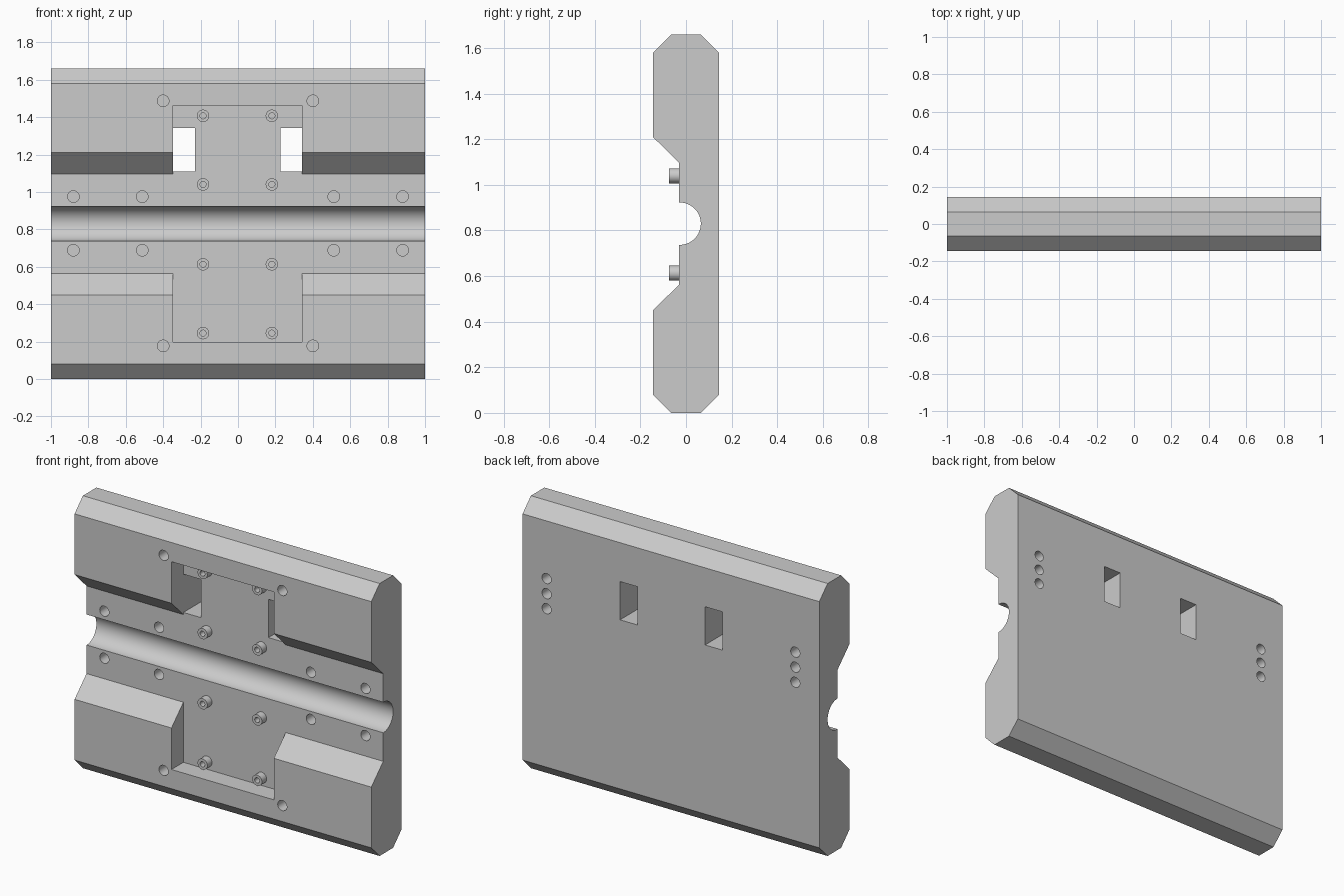
import bpy, bmesh, math
from mathutils import Matrix, Vector

if "Cube" in bpy.data.objects:
    bpy.data.objects.remove(bpy.data.objects["Cube"], do_unlink=True)

# One plain grey for everything
grey = bpy.data.materials.new("plain_grey")
grey.use_nodes = True
GREY = (0.6, 0.6, 0.6, 1)
grey.diffuse_color = GREY
grey.node_tree.nodes["Principled BSDF"].inputs["Base Color"].default_value = GREY

FLOOR, FRONT, BACK = -0.03, -0.145, 0.145
HEIGHT = 1.66


def make_object(name, bm):
    bmesh.ops.recalc_face_normals(bm, faces=bm.faces)
    mesh = bpy.data.meshes.new(name)
    bm.to_mesh(mesh)
    bm.free()
    mesh.materials.append(grey)
    obj = bpy.data.objects.new(name, mesh)
    bpy.context.collection.objects.link(obj)
    return obj


def select_only(obj):
    bpy.ops.object.select_all(action="DESELECT")
    obj.select_set(True)
    bpy.context.view_layer.objects.active = obj


def add_box(bm, x0, x1, y0, y1, z0, z1):
    size = Matrix.Diagonal((x1 - x0, y1 - y0, z1 - z0, 1))
    place = Matrix.Translation(((x0 + x1) / 2, (y0 + y1) / 2, (z0 + z1) / 2))
    bmesh.ops.create_cube(bm, size=1, matrix=place @ size)


def add_rod(bm, x, z, y0, y1, radius):
    place = Matrix.Translation((x, (y0 + y1) / 2, z)) @ Matrix.Rotation(math.pi / 2, 4, "X")
    bmesh.ops.create_cone(bm, cap_ends=True, segments=32, radius1=radius,
                          radius2=radius, depth=y1 - y0, matrix=place)


def cut(target, bm):
    cutter = make_object("cutter", bm)
    cutter.hide_render = True
    mod = target.modifiers.new("cut", "BOOLEAN")
    mod.operation, mod.solver, mod.object = "DIFFERENCE", "EXACT", cutter
    select_only(target)
    bpy.ops.object.modifier_apply(modifier=mod.name)
    bpy.data.objects.remove(cutter, do_unlink=True)


# Plate: side profile with chamfers, sloped channel and round groove
groove_z, groove_r, groove_y = 0.83, 0.093, -0.028
profile = [(-0.065, 0), (0.065, 0), (BACK, 0.08), (BACK, 1.58), (0.065, HEIGHT),
           (-0.065, HEIGHT), (FRONT, 1.58), (FRONT, 1.21), (FLOOR, 1.097)]
profile += [(FLOOR, groove_z + groove_r)]
for i in range(33):
    a = math.pi * i / 32
    profile.append((groove_y + groove_r * math.sin(a), groove_z + groove_r * math.cos(a)))
profile += [(FLOOR, groove_z - groove_r), (FLOOR, 0.563), (FRONT, 0.45), (FRONT, 0.08)]

bm = bmesh.new()
face = bm.faces.new([bm.verts.new((-1, y, z)) for y, z in profile])
side = bmesh.ops.extrude_face_region(bm, geom=[face])["geom"]
bmesh.ops.translate(bm, vec=Vector((2, 0, 0)),
                    verts=[v for v in side if isinstance(v, bmesh.types.BMVert)])
plate = make_object("plate", bm)

# Central pocket, cut down to the channel floor
bm = bmesh.new()
add_box(bm, -0.347, 0.343, -0.3, FLOOR, 0.197, 1.463)
cut(plate, bm)

# Two through windows at the pocket sides
bm = bmesh.new()
for x0, x1 in ((-0.347, -0.23), (0.226, 0.343)):
    add_box(bm, x0, x1, -0.1, 0.3, 1.11, 1.343)
cut(plate, bm)

# Blind holes in the front faces, the channel floor and the back
bm = bmesh.new()
for s in (-1, 1):
    for z in (0.177, 1.487):
        add_rod(bm, s * 0.4, z, -0.3, FRONT + 0.1, 0.031)
    for x in (0.512, 0.88):
        for z in (0.688, 0.975):
            add_rod(bm, s * x, z, -0.3, FLOOR + 0.1, 0.031)
    for z in (1.045, 1.137, 1.229):
        add_rod(bm, s * 0.838, z, BACK - 0.1, 0.3, 0.031)
cut(plate, bm)
select_only(plate)
bpy.ops.object.shade_smooth_by_angle(angle=math.radians(30))

# Hollow pins standing on the pocket floor
for column, x in (("right", -0.187), ("left", 0.181)):
    for row, z in enumerate((0.245, 0.613, 1.04, 1.407)):
        bm = bmesh.new()
        add_rod(bm, x, z, -0.075, FLOOR, 0.033)
        pin = make_object(f"pin_{column}_{row + 1}", bm)
        bm = bmesh.new()
        add_rod(bm, x, z, -0.1, FLOOR - 0.005, 0.016)
        cut(pin, bm)
        select_only(pin)
        bpy.ops.object.shade_smooth_by_angle(angle=math.radians(30))
